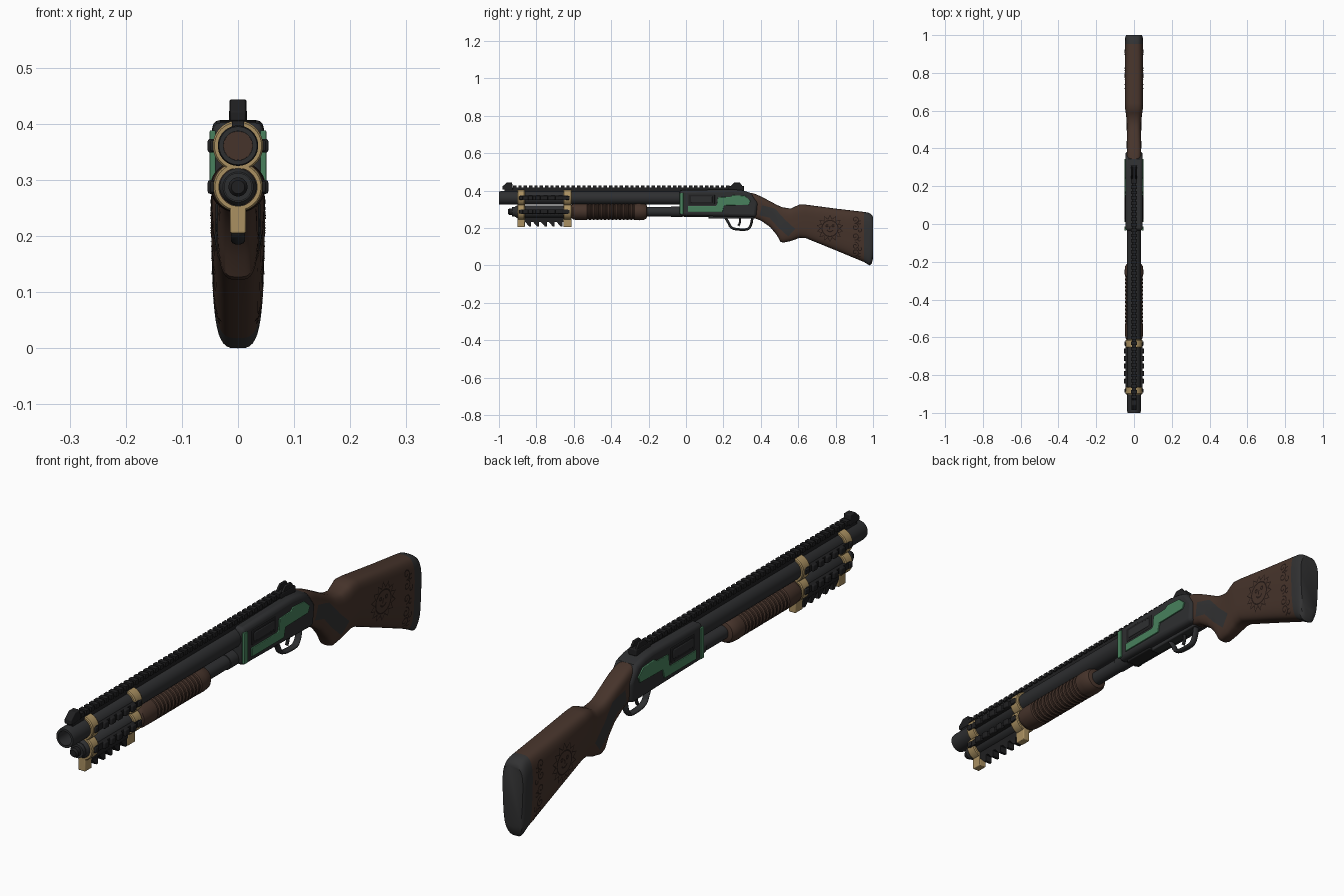
import bpy, bmesh
from math import sin, cos, pi, copysign
from mathutils import Vector

if "Cube" in bpy.data.objects:
    bpy.data.objects.remove(bpy.data.objects["Cube"])


def material(name, r, g, b, rough=0.6):
    m = bpy.data.materials.new(name)
    m.use_nodes = True
    m.diffuse_color = (r, g, b, 1)
    node = m.node_tree.nodes["Principled BSDF"]
    node.inputs["Base Color"].default_value = (r, g, b, 1)
    node.inputs["Roughness"].default_value = rough
    return m


STEEL = material("dark steel", 0.027, 0.028, 0.03)
BLACK = material("black metal", 0.014, 0.014, 0.015)
RUBBER = material("grey rubber", 0.032, 0.032, 0.033)
WOOD = material("brown wood", 0.062, 0.034, 0.024)
CARVED = material("carved dark wood", 0.018, 0.01, 0.008)
GOLD = material("pale gold", 0.40, 0.28, 0.12)
GREEN = material("green enamel", 0.065, 0.22, 0.11)


def finish(name, bm, mat, bevel=0, normals=True):
    if normals:
        bmesh.ops.recalc_face_normals(bm, faces=bm.faces[:])
    me = bpy.data.meshes.new(name)
    bm.to_mesh(me)
    bm.free()
    me.materials.append(mat)
    ob = bpy.data.objects.new(name, me)
    bpy.context.collection.objects.link(ob)
    bpy.ops.object.select_all(action='DESELECT')
    ob.select_set(True)
    bpy.context.view_layer.objects.active = ob
    bpy.ops.object.shade_smooth_by_angle(angle=0.6)
    if bevel:
        mod = ob.modifiers.new("bevel", 'BEVEL')
        mod.width, mod.segments, mod.angle_limit = bevel, 3, 0.7
    return ob


def add_prism(bm, pts, x0, x1):
    """Extrude a side outline (y, z) from x0 to x1."""
    a = [bm.verts.new((x0, y, z)) for y, z in pts]
    b = [bm.verts.new((x1, y, z)) for y, z in pts]
    bm.faces.new(a)
    bm.faces.new(b[::-1])
    for i in range(len(a)):
        j = (i + 1) % len(a)
        bm.faces.new((a[i], b[i], b[j], a[j]))


def rect(y0, y1, z0, z1):
    return [(y0, z0), (y1, z0), (y1, z1), (y0, z1)]


def prism(name, outlines, x0, x1, mat, bevel=0, both=False):
    bm = bmesh.new()
    for pts in outlines:
        add_prism(bm, pts, x0, x1)
        if both:
            add_prism(bm, pts, -x1, -x0)
    return finish(name, bm, mat, bevel)


def lathe(name, profile, zc, mat, closed=False, sx=1, n=40):
    """Spin (y, radius) points about a lengthwise axis at height zc."""
    bm = bmesh.new()
    rings = [[bm.verts.new((sx * r * cos(2*pi*i/n), y, zc + r * sin(2*pi*i/n)))
              for i in range(n)] for y, r in profile]
    pairs = list(zip(rings, rings[1:])) + ([(rings[-1], rings[0])] if closed else [])
    for a, b in pairs:
        for i in range(n):
            bm.faces.new((a[i], a[(i+1) % n], b[(i+1) % n], b[i]))
    if not closed:
        bm.faces.new(rings[0])
        bm.faces.new(rings[-1])
    return finish(name, bm, mat)


# Barrel and magazine
BZ, MZ = 0.361, 0.2875
lathe("barrel", [(0.05, .036), (-.99, .036), (-1, .034), (-1, .026), (-.25, .026)], BZ, STEEL)
lathe("bore_plug", [(-.26, .0258), (-.25, .0258)], BZ, WOOD)
lathe("magazine_tube", [(0, .025), (-.93, .025)], MZ, STEEL)
lathe("magazine_sleeve", [(-.60, .033), (-.905, .033), (-.915, .027)], MZ, STEEL)
lathe("magazine_knob", [(-.92, .017), (-.945, .017), (-.952, .012)], MZ, BLACK)
lathe("tube_collar", [(-.08, .028), (-.02, .028)], MZ, STEEL)

# Ribbed fore-end
ribs = [(-.612, .034), (-.605, .041), (-.59, .044), (-.54, .045)]
for i in range(13):
    y = -.53 + i * .02
    ribs += [(y, .045), (y + .004, .041), (y + .010, .041), (y + .014, .045)]
ribs += [(-.25, .046), (-.225, .044), (-.212, .037), (-.208, .028)]
lathe("fore_end", ribs, MZ, WOOD, sx=1.08)

# Gold clamps with accessory rails between them
for label, y0, y1 in (("front", -.902, -.862), ("rear", -.655, -.612)):
    for part, z, r in (("barrel", BZ, .045), ("magazine", MZ, .044)):
        lathe(f"{label}_{part}_clamp", [(y0, .034), (y0, r - .003), (y0 + .004, r),
              (y1 - .004, r), (y1, r - .003), (y1, .034)], z, GOLD, closed=True)
    prism(f"{label}_clamp_foot", [rect(y0, y1, .205, .252)], -.014, .014, GOLD, .003)
    prism(f"{label}_clamp_bolts", [rect(y0 + .01, y1 - .01, z - .01, z + .01) for z in (BZ, MZ)],
          .035, .05, BLACK, .003, both=True)

for part, z in (("barrel", BZ), ("magazine", MZ)):
    prism(f"{part}_side_rails", [rect(-.885, -.63, z - .012, z + .012)], .03, .045, BLACK, .002, both=True)
    teeth = [rect(y, y + .026, z - .012, z + .012) for y in (-.845 + .04 * i for i in range(5))]
    prism(f"{part}_side_rail_teeth", teeth, .04, .054, BLACK, .004, both=True)
prism("lower_rail", [rect(-.89, -.63, .232, .262)], -.013, .013, BLACK, .002)
prism("lower_rail_teeth", [[(y, .235), (y + .034, .235), (y + .034, .208), (y + .024, .208)]
                           for y in (-.862 + .042 * i for i in range(5))], -.014, .014, BLACK)

# Top sighting rail and sights
prism("top_rail", [rect(-.97, .29, .388, .416)], -.011, .011, BLACK)
prism("top_rail_teeth", [rect(-.925 + .0285 * i, -.907 + .0285 * i, .411, .427) for i in range(41)],
      -.015, .015, BLACK)
prism("front_sight", [[(-.982, .405), (-.982, .422), (-.958, .443), (-.93, .443), (-.925, .405)]],
      -.014, .014, BLACK, .003)
prism("rear_sight_base", [rect(.225, .31, .40, .424)], -.016, .016, BLACK, .003)
prism("rear_sight_ears", [[(.235, .42), (.258, .443), (.288, .443), (.305, .42)]],
      .006, .015, BLACK, .002, both=True)

# Receiver
prism("receiver", [[(-.035, .266), (-.035, .402), (.25, .407), (.30, .402), (.345, .388),
                    (.385, .335), (.375, .258), (.2, .262)]], -.046, .046, STEEL, .015)
prism("trigger_plate", [rect(.12, .37, .25, .28)], -.018, .018, STEEL, .004)
prism("loading_gate", [rect(-.01, .12, .258, .28)], -.026, .026, BLACK, .004)
prism("ejection_port", [rect(.012, .155, .325, .38)], .04, .0475, BLACK, .006, both=True)
prism("port_bolt", [rect(.025, .142, .336, .37)], .04, .0495, STEEL, .004, both=True)
prism("green_panels", [
    rect(-.034, -.014, .275, .388),
    [(.01, .286), (.195, .286), (.205, .325), (.165, .325), (.16, .318), (.01, .318)],
    [(.165, .32), (.335, .323), (.345, .345), (.315, .372), (.25, .376), (.235, .366), (.17, .364)],
], .04, .0505, GREEN, .002, both=True)


def tube(name, pts, depth, mat, widen):
    cu = bpy.data.curves.new(name, 'CURVE')
    cu.dimensions = '3D'
    cu.bevel_depth, cu.bevel_resolution, cu.use_fill_caps = depth, 3, True
    sp = cu.splines.new('NURBS')
    sp.points.add(len(pts) - 1)
    for p, (y, z) in zip(sp.points, pts):
        p.co = (0, y, z, 1)
    sp.use_endpoint_u, sp.order_u = True, 3
    cu.materials.append(mat)
    ob = bpy.data.objects.new(name, cu)
    ob.scale.x = widen
    bpy.context.collection.objects.link(ob)


tube("trigger_guard", [(.205, .262), (.225, .235), (.24, .198), (.295, .19), (.35, .195), (.355, .262)],
     .007, STEEL, 1.8)
tube("trigger", [(.285, .262), (.295, .235), (.28, .212)], .006, BLACK, 1)

# Stock: rounded sections given as (y, top, bottom, half width)
STOCK = [(.335, .39, .262, .038), (.365, .384, .253, .041), (.40, .369, .24, .041), (.45, .343, .205, .039),
         (.485, .324, .163, .039), (.505, .315, .127, .04), (.52, .31, .122, .041), (.56, .304, .13, .043),
         (.59, .318, .141, .047), (.61, .327, .148, .05), (.64, .325, .146, .051),
         (.80, .304, .081, .052), (.952, .286, .018, .051)]
BUTT = [(.952, .286, .018, .051), (.972, .283, .006, .051), (.984, .278, 0, .05), (.994, .27, .012, .048),
        (1.0, .26, .04, .044)]
N = 3.5


def taper(t):
    return .82 + .09 * (t + 1)


def loft(name, sections, mat, n=40):
    bm = bmesh.new()
    rings = []
    for y, top, bot, w in sections:
        ring = []
        for i in range(n):
            c, s = cos(2*pi*i/n), sin(2*pi*i/n)
            c, s = copysign(abs(c)**(2/N), c), copysign(abs(s)**(2/N), s)
            ring.append(bm.verts.new((w * taper(s) * c, y, (top+bot)/2 + s * (top-bot)/2)))
        rings.append(ring)
    for a, b in zip(rings, rings[1:]):
        for i in range(n):
            bm.faces.new((a[i], a[(i+1) % n], b[(i+1) % n], b[i]))
    bm.faces.new(rings[0])
    bm.faces.new(rings[-1])
    return finish(name, bm, mat)


loft("stock", STOCK, WOOD)
loft("butt_pad", BUTT, RUBBER)


def stock_side(y, z):
    """Half width of the stock at a side position."""
    for a, b in zip(STOCK, STOCK[1:]):
        if a[0] <= y <= b[0]:
            f = (y - a[0]) / (b[0] - a[0])
            top, bot, w = (a[k] + f * (b[k] - a[k]) for k in (1, 2, 3))
            t = max(-1, min(1, (2*z - top - bot) / (top - bot)))
            return w * taper(t) * (1 - abs(t)**N)**(1/N)
    return 0.04


def inlay(name, paths, width, mat, across=1, lift=.0012):
    """Thin ribbons laid along (y, z) paths on both stock sides."""
    bm = bmesh.new()
    for path in paths:
        pts = [Vector(p) for p in path]
        for side in (1, -1):
            rows = []
            for i, p in enumerate(pts):
                d = (pts[min(i+1, len(pts)-1)] - pts[max(i-1, 0)]).normalized()
                row = []
                for k in range(across + 1):
                    q = p + Vector((-d.y, d.x)) * width * (k / across - .5)
                    row.append(bm.verts.new((side * (stock_side(q.x, q.y) + lift), q.x, q.y)))
                rows.append(row)
            for a, b in zip(rows, rows[1:]):
                for k in range(across):
                    f = (a[k], b[k], b[k+1], a[k+1])
                    bm.faces.new(f if side < 0 else f[::-1])
    return finish(name, bm, mat, normals=False)


# Grip panel along the wrist
ends = [Vector(p) for p in ((.40, .295), (.46, .28), (.51, .225), (.565, .175))]
grip = [a.lerp(b, k / 6) for a, b in zip(ends, ends[1:]) for k in range(6)] + [ends[-1]]
inlay("grip_panels", [grip], .055, RUBBER, across=8, lift=.0015)

# Carved sun and scroll work
CY, CZ = .77, .198


def arc(cy, cz, r0, r1, a0, a1, n=20):
    return [(cy + (r0 + (r1-r0)*i/n) * cos(a0 + (a1-a0)*i/n),
             cz + (r0 + (r1-r0)*i/n) * sin(a0 + (a1-a0)*i/n)) for i in range(n + 1)]


rays = [(CY + r * cos(pi*i/14), CZ + r * sin(pi*i/14))
        for i in range(29) for r in ((.07 if i % 2 else .05),)]
sun = [rays, arc(CY, CZ, .043, .043, 0, 2*pi, 28), arc(CY, CZ, .018, .018, 3.6, 5.8, 8),
       [(CY, CZ + .012), (CY - .004, CZ - .006)]]
sun += [arc(CY + s * .016, CZ + .014, .006, .006, 0, 2*pi, 8) for s in (-1, 1)]
inlay("carved_sun", sun, .006, CARVED)
scrolls = []
for k, z in enumerate((.245, .205, .155, .105, .07)):
    s = 1 if k % 2 else -1
    scrolls += [arc(.905, z, .004, .02, 0, s * 8), arc(.928, z - .018, .012, .004, 1, 1 - s * 5)]
inlay("carved_scrolls", scrolls, .005, CARVED)
